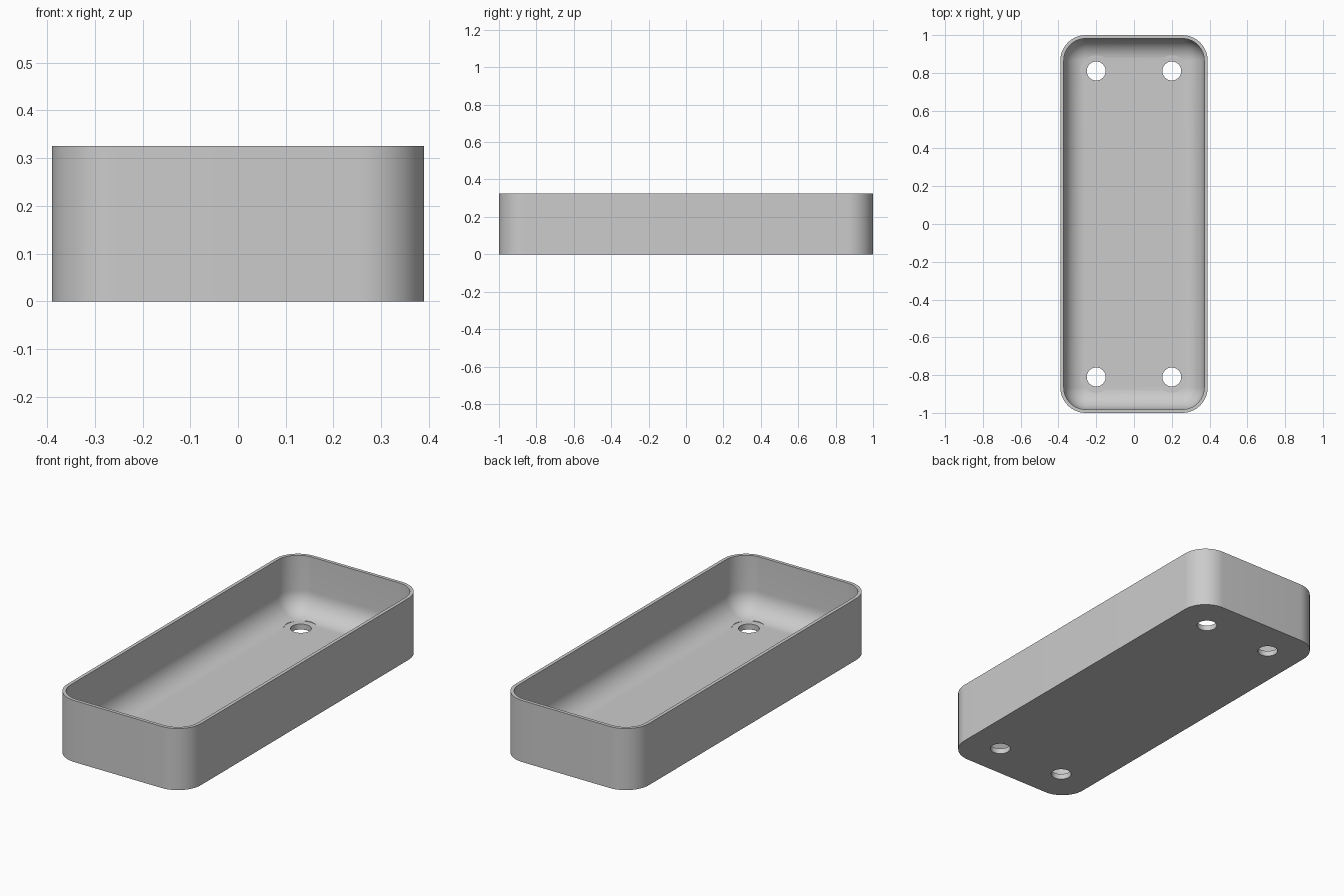
import bpy, bmesh, math

if "Cube" in bpy.data.objects:
    bpy.data.objects.remove(bpy.data.objects["Cube"], do_unlink=True)

HALF_X, HALF_Y, HEIGHT = 0.39, 1.0, 0.325
CORNER, WALL, FLOOR = 0.135, 0.018, 0.029
FILLET = CORNER - WALL - 0.003
HOLE_X, HOLE_Y, HOLE_R, RECESS_R = 0.2, 0.81, 0.05, 0.083

grey = bpy.data.materials.new("matte grey")
grey.use_nodes = True
colour = (0.6, 0.6, 0.6, 1)
grey.diffuse_color = colour
grey.node_tree.nodes["Principled BSDF"].inputs["Base Color"].default_value = colour


def make_object(name, bm):
    bmesh.ops.recalc_face_normals(bm, faces=bm.faces)
    mesh = bpy.data.meshes.new(name)
    bm.to_mesh(mesh)
    bm.free()
    mesh.materials.append(grey)
    obj = bpy.data.objects.new(name, mesh)
    bpy.context.collection.objects.link(obj)
    return obj


def rounded_ring(bm, inset, z, steps=14):
    """Rounded rectangle of vertices, inset evenly from the outer wall."""
    r = CORNER - inset
    ring = []
    for i, (sx, sy) in enumerate([(1, 1), (-1, 1), (-1, -1), (1, -1)]):
        for k in range(steps + 1):
            a = math.pi / 2 * (i + k / steps)
            ring.append(bm.verts.new((sx * (HALF_X - CORNER) + r * math.cos(a),
                                      sy * (HALF_Y - CORNER) + r * math.sin(a), z)))
    return ring


def circle_ring(bm, x, y, r, z, sides=48):
    return [bm.verts.new((x + r * math.cos(2 * math.pi * k / sides),
                          y + r * math.sin(2 * math.pi * k / sides), z))
            for k in range(sides)]


def skin(bm, rings):
    """Join successive rings with quads and cap both ends."""
    for a, b in zip(rings, rings[1:]):
        n = len(a)
        for k in range(n):
            bm.faces.new((a[k], a[(k + 1) % n], b[(k + 1) % n], b[k]))
    bm.faces.new(rings[0])
    bm.faces.new(rings[-1])


# Tray: outer wall, rim, inner wall, and a rounded cove down to the floor
profile = [(0, 0), (0, HEIGHT), (WALL, HEIGHT)]
for k in range(13):
    a = math.pi / 2 * k / 12
    profile.append((WALL + FILLET * (1 - math.cos(a)),
                    FLOOR + FILLET * (1 - math.sin(a))))
bm = bmesh.new()
skin(bm, [rounded_ring(bm, inset, z) for inset, z in profile])
tray = make_object("tray", bm)

# Stepped cutters: a drain hole with a wider recess trimming the cove
bm = bmesh.new()
step = FLOOR + 0.0004
for sx in (-1, 1):
    for sy in (-1, 1):
        skin(bm, [circle_ring(bm, sx * HOLE_X, sy * HOLE_Y, r, z) for r, z in
                  [(HOLE_R, -0.1), (HOLE_R, step), (RECESS_R, step), (RECESS_R, 0.2)]])
cutter = make_object("hole_cutter", bm)
cutter.hide_render = True

cut = tray.modifiers.new("holes", "BOOLEAN")
cut.operation = "DIFFERENCE"
cut.solver = "EXACT"
cut.object = cutter

bpy.ops.object.select_all(action="DESELECT")
tray.select_set(True)
bpy.context.view_layer.objects.active = tray
bpy.ops.object.modifier_apply(modifier=cut.name)
bpy.data.objects.remove(cutter, do_unlink=True)
bpy.ops.object.shade_smooth_by_angle(angle=math.radians(30))
